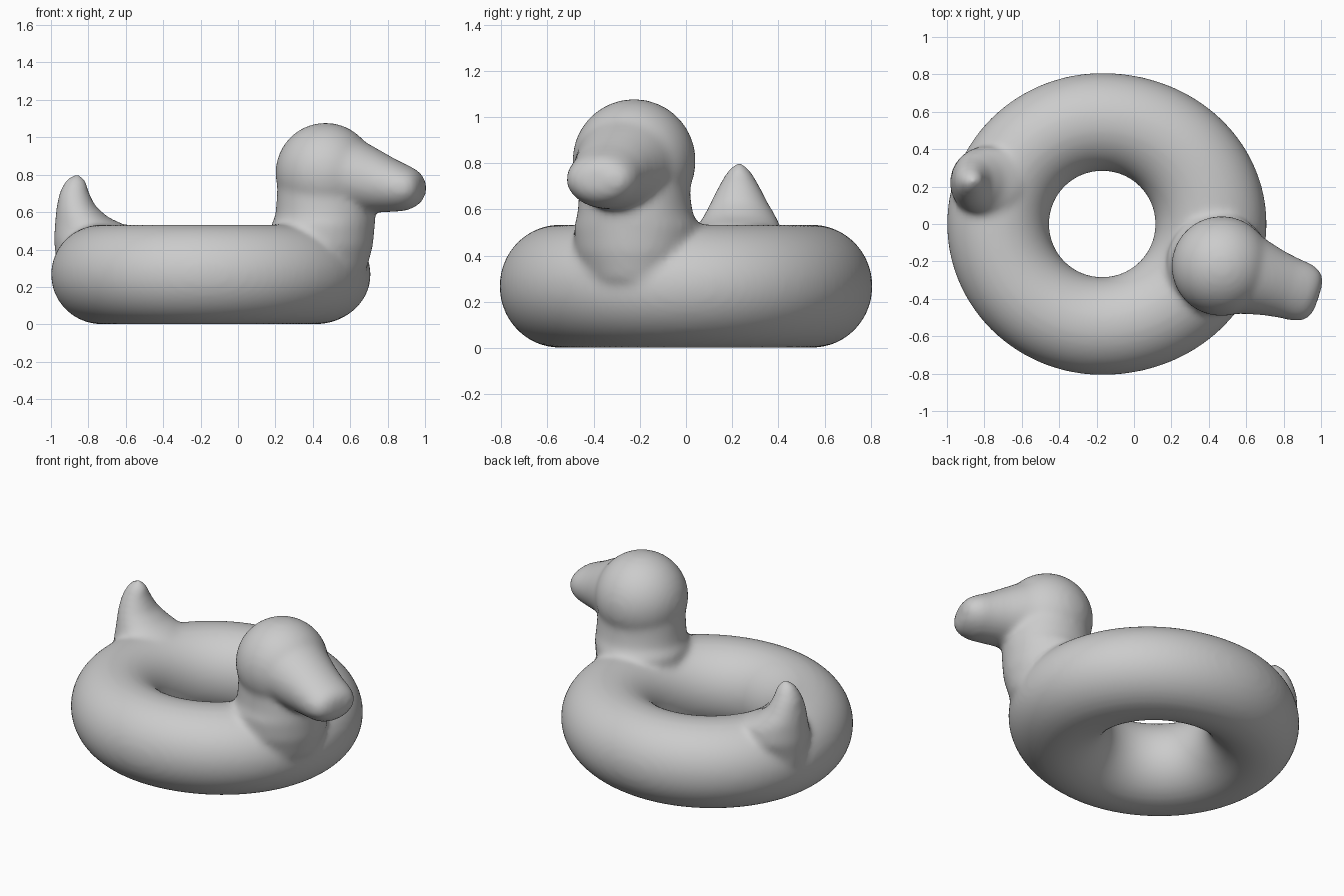
import bpy, bmesh
from math import sin, cos, pi, sqrt
from mathutils import Vector

if "Cube" in bpy.data.objects:
    bpy.data.objects.remove(bpy.data.objects["Cube"])

bm = bmesh.new()
N = 40


def loft(rings, closed=False):
    """Skin a list of point rings; cap the ends unless closed."""
    vs = [[bm.verts.new(p) for p in r] for r in rings]
    pairs = list(zip(vs, vs[1:])) + ([(vs[-1], vs[0])] if closed else [])
    for a, b in pairs:
        for i in range(N):
            j = (i + 1) % N
            bm.faces.new((a[i], a[j], b[j], b[i]))
    if not closed:
        bm.faces.new(vs[0][::-1])
        bm.faces.new(vs[-1])


def oval(c, u, v):
    c, u, v = Vector(c), Vector(u), Vector(v)
    return [c + u * cos(2 * pi * i / N) + v * sin(2 * pi * i / N) for i in range(N)]


# inflated ring, a little longer towards the neck and tail
rings = []
for k in range(96):
    a = 2 * pi * k / 96
    inner = 0.284
    outer = 0.808 + (0.072 if cos(a) > 0 else 0.022) * cos(a) ** 2
    m, r = (inner + outer) / 2, (outer - inner) / 2
    d = Vector((cos(a), sin(a), 0))
    rings.append(oval(Vector((-0.17, 0, 0.267)) + d * m, d * r, (0, 0, 0.267)))
loft(rings, closed=True)

# neck: z, x min, x max, y min, y max
for_neck = [(0.15, 0.25, 0.56, -0.36, -0.06), (0.3, 0.2, 0.69, -0.44, 0.0),
            (0.42, 0.17, 0.722, -0.48, 0.05), (0.53, 0.175, 0.732, -0.485, 0.06),
            (0.58, 0.2, 0.735, -0.47, 0.03), (0.65, 0.205, 0.73, -0.465, 0.02),
            (0.75, 0.21, 0.72, -0.46, 0.015)]
# tail, same layout, leaning to the outside and ending in a point
for_tail = [(0.3, -0.97, -0.6, 0.08, 0.36), (0.45, -0.985, -0.58, 0.02, 0.42),
            (0.53, -0.98, -0.6, 0.05, 0.41), (0.57, -0.977, -0.69, 0.075, 0.39),
            (0.63, -0.97, -0.76, 0.105, 0.355), (0.7, -0.957, -0.795, 0.14, 0.32),
            (0.76, -0.93, -0.81, 0.175, 0.285), (0.79, -0.9, -0.83, 0.2, 0.26),
            (0.802, -0.88, -0.85, 0.22, 0.245)]
for table in (for_neck, for_tail):
    loft([oval(((x0 + x1) / 2, (y0 + y1) / 2, z), ((x1 - x0) / 2, 0, 0), (0, (y1 - y0) / 2, 0))
          for z, x0, x1, y0, y1 in table])

# head
head = Vector((0.468, -0.225, 0.81))
res = bmesh.ops.create_uvsphere(bm, u_segments=40, v_segments=24, radius=0.268)
bmesh.ops.translate(bm, verts=res["verts"], vec=head)

# bill: distance from head, z centre, half width, half height
d, side = Vector((0.95, -0.31, 0)), Vector((0.31, 0.95, 0))
bill = [(0.0, 0.81, 0.245, 0.25), (0.1, 0.815, 0.235, 0.228), (0.2, 0.79, 0.205, 0.195),
        (0.3, 0.765, 0.18, 0.167), (0.39, 0.742, 0.166, 0.141), (0.45, 0.731, 0.162, 0.124),
        (0.5, 0.729, 0.146, 0.102), (0.53, 0.729, 0.118, 0.075), (0.545, 0.729, 0.07, 0.04)]
loft([oval((head.x + d.x * t, head.y + d.y * t, z), side * w, (0, 0, h)) for t, z, w, h in bill])

bmesh.ops.recalc_face_normals(bm, faces=bm.faces)
me = bpy.data.meshes.new("swim_ring")
bm.to_mesh(me)
bm.free()
ob = bpy.data.objects.new("swim_ring", me)
bpy.context.collection.objects.link(ob)

# fuse the parts into one soft inflated skin
rm = ob.modifiers.new("fuse", "REMESH")
rm.mode = "VOXEL"
rm.voxel_size = 0.017
rm.use_smooth_shade = True
sm = ob.modifiers.new("soften", "SMOOTH")
sm.factor = 0.5
sm.iterations = 14
